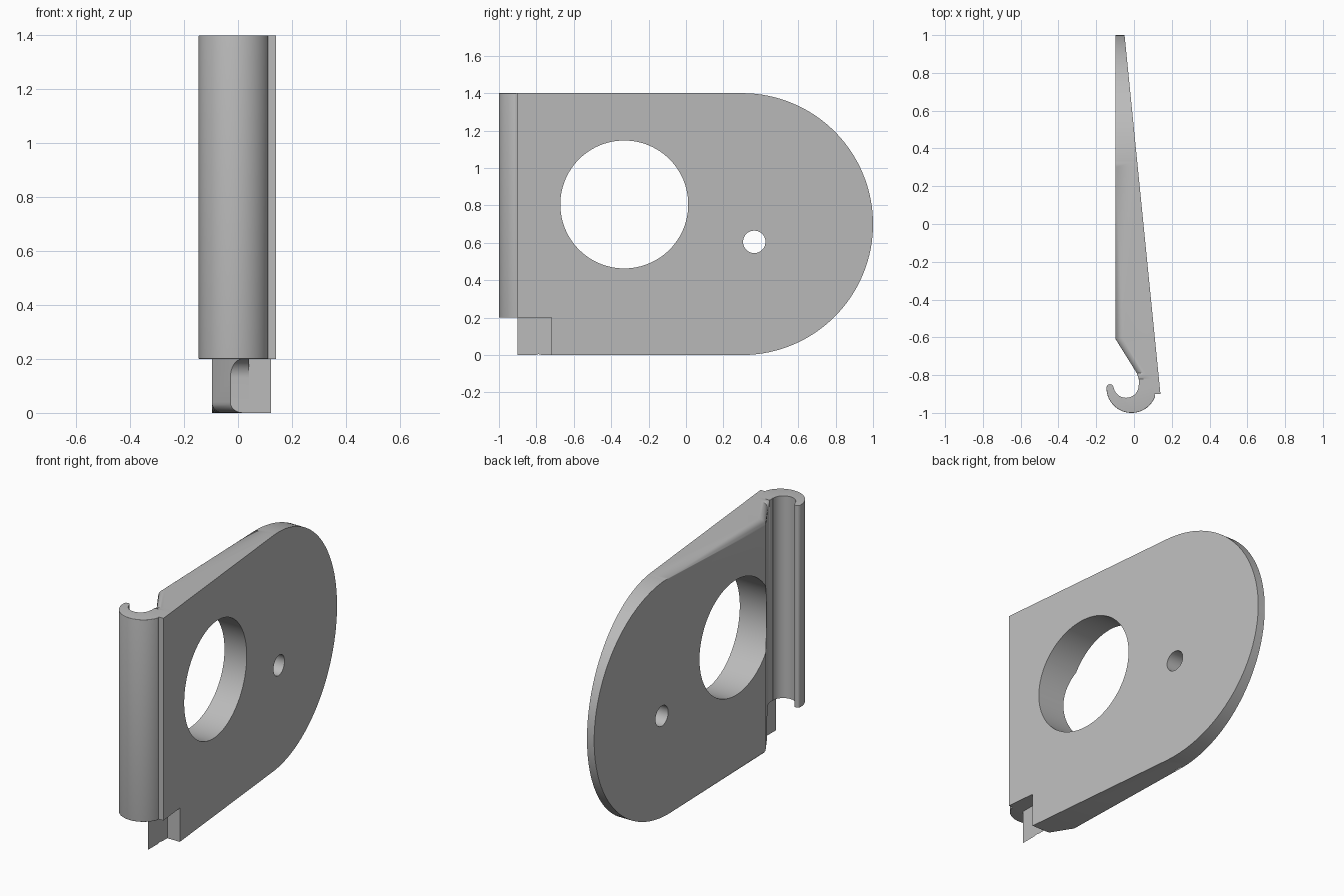
import bpy, bmesh
from math import sin, cos, pi, radians
from mathutils import Vector

cube = bpy.data.objects.get("Cube")
if cube:
    bpy.data.objects.remove(cube, do_unlink=True)

grey = bpy.data.materials.new("plain grey")
grey.use_nodes = True
grey.diffuse_color = (0.5, 0.5, 0.5, 1)
grey.node_tree.nodes["Principled BSDF"].inputs["Base Color"].default_value = (0.5, 0.5, 0.5, 1)


def arc(cx, cy, r, a0, a1, n):
    """Points on an arc, angles in degrees."""
    return [(cx + r * cos(radians(a0 + (a1 - a0) * i / n)),
             cy + r * sin(radians(a0 + (a1 - a0) * i / n))) for i in range(n + 1)]


def make_object(name, bm):
    bmesh.ops.recalc_face_normals(bm, faces=bm.faces[:])
    mesh = bpy.data.meshes.new(name)
    bm.to_mesh(mesh)
    bm.free()
    mesh.materials.append(grey)
    obj = bpy.data.objects.new(name, mesh)
    bpy.context.collection.objects.link(obj)
    return obj


def prism(points, offset):
    """Extrude a closed loop of 3D points along an offset."""
    bm = bmesh.new()
    face = bm.faces.new([bm.verts.new(p) for p in points])
    moved = bmesh.ops.extrude_face_region(bm, geom=[face])["geom"]
    bmesh.ops.translate(bm, vec=Vector(offset),
                        verts=[v for v in moved if isinstance(v, bmesh.types.BMVert)])
    return bm


def boolean(target, other, operation):
    mod = target.modifiers.new(operation, "BOOLEAN")
    mod.object, mod.operation, mod.solver = other, operation, "EXACT"
    bpy.context.view_layer.objects.active = target
    bpy.ops.object.modifier_apply(modifier=mod.name)
    bpy.data.objects.remove(other, do_unlink=True)


def cut(target, outline, x0, x1):
    """Cut a (y, z) outline through the target between two x positions."""
    cutter = make_object("cutter", prism([(x0, y, z) for y, z in outline], (x1 - x0, 0, 0)))
    cutter.hide_render = True
    boolean(target, cutter, "DIFFERENCE")


# Tapered plate: slanted front face, flat back with a ramp towards the hook
HEIGHT, BACK = 1.4, -0.097
RAMP = [(-0.9, 0.03), (-0.82, 0.025), (-0.79, 0.015), (-0.61, BACK)]


def front_x(y):
    return 0.14 - 0.1 * (y + 0.9)


back_x = dict(RAMP)
outline = ([(y, 0) for y, x in RAMP] + arc(0.3, 0.7, 0.7, -90, 90, 64)
           + [(y, HEIGHT) for y, x in reversed(RAMP)])
bm = bmesh.new()
front = [bm.verts.new((front_x(y), y, z)) for y, z in outline]
back = [bm.verts.new((back_x.get(y, BACK), y, z)) for y, z in outline]
n = len(outline)
bm.faces.new(front)
for i in range(n):
    j = (i + 1) % n
    bm.faces.new((front[i], front[j], back[j], back[i]))
last = len(RAMP) - 1
for i in range(last):
    bm.faces.new((back[i], back[i + 1], back[n - 2 - i], back[n - 1 - i]))
bm.faces.new(back[last:n - last])

# Rounded back rim
rim = [bm.edges.get((back[i], back[i + 1])) for i in range(last - 1, n - last)]
bmesh.ops.bevel(bm, geom=rim, offset=0.04, segments=6, profile=0.5,
                affect="EDGES", clamp_overlap=True)
plate = make_object("hinge_plate", bm)

# Large and small through holes
cut(plate, arc(-0.33, 0.805, 0.342, 0, 360, 96)[:-1], -1, 1)
cut(plate, arc(0.365, 0.605, 0.06, 0, 360, 40)[:-1], -1, 1)

# Lower corner notch, filleted on its back half
cut(plate, [(-1.2, -0.2), (-0.72, -0.2), (-0.72, 0.2), (-1.2, 0.2)], 0.04, 1)
cut(plate, [(-1.2, -0.2), (-0.72, -0.2)] + arc(-0.79, 0.13, 0.07, 0, 90, 10)
    + [(-1.2, 0.2)], -1, 0.04)

# Curled hook along the front edge
outer = arc(-0.013, -0.867, 0.133, -20, -180, 40)
tip = arc(-0.127, -0.867, 0.019, 180, 0, 8)[1:]
inner = arc(-0.042, -0.853, 0.067, 195, 360, 28)
hook_profile = outer + tip + inner + [(0.06, -0.83), (0.1, -0.85)]
bm = prism([(x, y, 0.2) for x, y in hook_profile], (0, 0, HEIGHT - 0.2))
ends = [e for e in bm.edges
        if abs(e.verts[0].co.z - e.verts[1].co.z) < 0.001
        and all(abs((v.co.xy - Vector((-0.013, -0.867))).length - 0.133) < 0.002
                for v in e.verts)]
bmesh.ops.bevel(bm, geom=ends, offset=0.018, segments=4, profile=0.5,
                affect="EDGES", clamp_overlap=True)
hook = make_object("hook", bm)
boolean(plate, hook, "UNION")

# Smooth curved surfaces, keep the hard edges
bpy.ops.object.select_all(action="DESELECT")
plate.select_set(True)
bpy.context.view_layer.objects.active = plate
bpy.ops.object.shade_smooth_by_angle(angle=radians(25))
